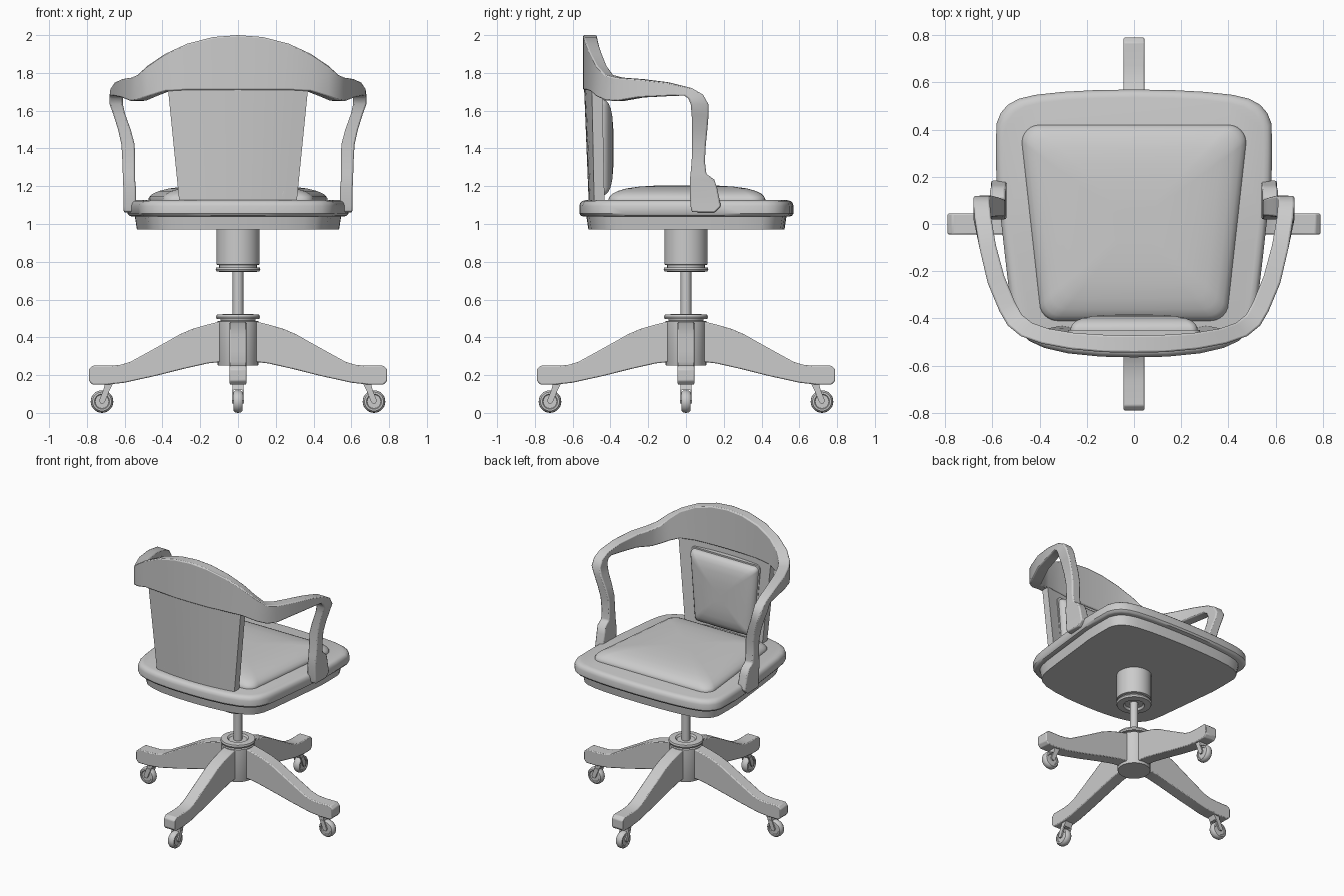
import bpy, bmesh
from math import sin, cos, pi, radians
from mathutils import Matrix

if "Cube" in bpy.data.objects:
    bpy.data.objects.remove(bpy.data.objects["Cube"])


def make(name, rings, closed_ring=True, bevel=0.0, angle=35, caps=True):
    """Skin a series of equal-length point rings into a solid object."""
    bm = bmesh.new()
    vs = [[bm.verts.new(p) for p in r] for r in rings]
    n = len(vs[0])
    for a, b in zip(vs, vs[1:]):
        for i in range(n):
            j = (i + 1) % n
            bm.faces.new((a[i], a[j], b[j], b[i]))
    if caps:
        bm.faces.new(vs[0])
        bm.faces.new(vs[-1])
    bmesh.ops.remove_doubles(bm, verts=bm.verts, dist=1e-5)
    bmesh.ops.recalc_face_normals(bm, faces=bm.faces)
    me = bpy.data.meshes.new(name)
    bm.to_mesh(me)
    bm.free()
    me.shade_smooth()
    me.set_sharp_from_angle(angle=radians(angle))
    ob = bpy.data.objects.new(name, me)
    bpy.context.collection.objects.link(ob)
    if bevel:
        m = ob.modifiers.new("soft_edges", 'BEVEL')
        m.width, m.segments, m.limit_method = bevel, 2, 'ANGLE'
        m.angle_limit = radians(40)
    return ob


def stack(name, outline, levels, upright=False, centre=0.0, **kw):
    """Outline repeated at (scale, height) levels; upright puts height along y."""
    rings = []
    for s, h in levels:
        pts = [(u * s, centre + (v - centre) * s) for u, v in outline]
        rings.append([(u, h, v) if upright else (u, v, h) for u, v in pts])
    return make(name, rings, **kw)


def lathe(name, profile, seg=32, **kw):
    rings = [[(r * cos(2 * pi * i / seg), r * sin(2 * pi * i / seg), z)
              for i in range(seg)] for r, z in profile]
    return make(name, rings, **kw)


def mirrored(half):
    return half + [(-x, y) for x, y in reversed(half) if x > 1e-6]


def trapezoid(w_top, w_bot, top, bot, r, n=6):
    half = []
    for cx, cy, a0 in ((w_top - r, top - r, pi / 2), (w_bot - r, bot + r, 0)):
        for i in range(n + 1):
            a = a0 - i * pi / 2 / n
            half.append((cx + r * cos(a), cy + r * sin(a)))
    return mirrored(half)


def copies(ob, name):
    """Four copies about the vertical axis."""
    base = ob.matrix_world.copy() if ob.matrix_world else Matrix()
    for k in range(4):
        o = ob if k == 0 else ob.copy()
        if k:
            bpy.context.collection.objects.link(o)
        o.name = f"{name}_{k + 1}"
        o.matrix_world = Matrix.Rotation(k * pi / 2, 4, 'Z') @ base


# Base hub, lift rod and upper sleeve
lathe("base_hub", [(.0001, .25), (.106, .25), (.108, .255), (.108, .485), (.092, .488),
                   (.094, .496), (.112, .497), (.116, .508), (.112, .52), (.07, .523),
                   (.06, .512), (.0001, .512)])
lathe("lift_rod", [(.028, .49), (.028, .78)], seg=20)
lathe("upper_sleeve", [(.115, .985), (.115, .785), (.1, .782), (.1, .771), (.115, .77),
                       (.118, .76), (.112, .748), (.07, .745), (.06, .76), (.0001, .76)])

# Four curved legs
leg = [(.05, .48), (.11, .48), (.17, .465), (.24, .445), (.31, .415), (.38, .375), (.47, .325),
       (.57, .27), (.62, .255), (.67, .25), (.77, .25), (.79, .23), (.79, .17), (.77, .15),
       (.69, .15), (.6, .16), (.45, .193), (.28, .235), (.16, .262), (.05, .275)]
copies(stack("leg", leg, [(1, -.044), (1, .044)], upright=True, bevel=.006), "leg")

# Casters: wheel, fork top and two fork cheeks on each leg
wheel = lathe("wheel", [(.0001, -.02), (.036, -.02), (.04, -.025), (.05, -.024), (.058, -.014),
                        (.06, 0), (.058, .014), (.05, .024), (.04, .025), (.036, .02),
                        (.0001, .02)], seg=28)
wheel.matrix_world = Matrix.Translation((.72, 0, .06)) @ Matrix.Rotation(pi / 2, 4, 'X')
copies(wheel, "wheel")
top = [(.662, .155), (.705, .155), (.712, .122), (.678, .122)]
copies(stack("fork_top", top, [(1, -.03), (1, .03)], upright=True), "fork_top")
cheek = [(.678, .124), (.712, .124), (.735, .066), (.728, .05), (.712, .05), (.704, .06)]
for side, y in (("left", -.028), ("right", .028)):
    copies(stack("cheek", cheek, [(1, y - .005), (1, y + .005)], upright=True),
           f"fork_cheek_{side}")

# Seat: under-frame, rounded board and domed cushion
seat = mirrored([(0, .57), (.17, .567), (.3, .56), (.42, .547), (.49, .53), (.535, .505),
                 (.565, .47), (.583, .425), (.585, .3), (.583, .19), (.565, .03), (.545, -.15),
                 (.525, -.32), (.51, -.4), (.485, -.455), (.445, -.495), (.38, -.525),
                 (.28, -.548), (.14, -.562), (0, -.565)])
stack("seat_underframe", seat, [(.915, .972), (.935, 1.045)])
stack("seat_board", seat, [(.965, 1.04), (.985, 1.044), (1, 1.056), (1, 1.095), (.99, 1.112),
                           (.97, 1.122), (.94, 1.126)])
stack("seat_cushion", trapezoid(.475, .4, .42, -.41, .075),
      [(1, 1.12), (1, 1.132), (.985, 1.145), (.95, 1.16), (.88, 1.175), (.77, 1.188),
       (.6, 1.198), (.4, 1.203), (.2, 1.205)])

# Curved back panel with plate and cushion
panel = []
for i in range(-6, 7):
    xt, xb = .372 * i / 6, .31 * i / 6
    yt, yb = -.54 + .3 * xt * xt, -.515 + .3 * xb * xb
    panel.append([(xt, yt, 1.73), (xt, yt + .055, 1.73), (xb, yb + .055, 1.11), (xb, yb, 1.11)])
make("back_panel", panel)
pad = trapezoid(.268, .232, 1.66, 1.15, .03)
stack("back_cushion_plate", pad, [(1.04, -.5), (1.04, -.45)], upright=True, centre=1.4)
stack("back_cushion", pad, [(1, -.455), (1, -.44), (.975, -.425), (.92, -.411), (.82, -.399),
                            (.65, -.39), (.4, -.385), (.2, -.384)], upright=True, centre=1.4)

# Crest rail: outer x, y, inner x, y, top z, bottom z
rail = [(0, -.545, 0, -.472, 2.0, 1.71), (.13, -.543, .12, -.47, 1.99, 1.71),
        (.27, -.53, .25, -.462, 1.955, 1.71), (.39, -.507, .36, -.444, 1.9, 1.703),
        (.48, -.475, .43, -.42, 1.84, 1.675), (.535, -.43, .475, -.385, 1.79, 1.655),
        (.57, -.37, .505, -.33, 1.775, 1.65), (.62, -.25, .55, -.22, 1.767, 1.67),
        (.655, -.1, .585, -.09, 1.75, 1.677)]
# Arm and post: outer x, inner x, front y, z, rear y, z
arm = [(.675, .605, .03, 1.72, -.01, 1.68), (.68, .61, .09, 1.685, .012, 1.665),
       (.68, .61, .118, 1.635, .025, 1.635), (.66, .597, .12, 1.58, .03, 1.58),
       (.635, .568, .113, 1.5, .033, 1.5), (.617, .547, .105, 1.42, .033, 1.42),
       (.612, .545, .1, 1.33, .03, 1.33), (.61, .545, .108, 1.265, .024, 1.265),
       (.61, .545, .15, 1.235, .02, 1.23), (.606, .54, .165, 1.19, .02, 1.19),
       (.605, .54, .185, 1.095, .024, 1.095), (.605, .54, .15, 1.06, .03, 1.063)]
half = [[(ox, oy, t), (ix, iy, t), (ix, iy, b), (ox, oy, b)] for ox, oy, ix, iy, t, b in rail]
half += [[(o, fy, fz), (i, fy, fz), (i, ry, rz), (o, ry, rz)] for o, i, fy, fz, ry, rz in arm]
flip = [[(-x, y, z) for x, y, z in s] for s in reversed(half[1:])]
make("crest_rail_and_arms", flip + half, bevel=.008, angle=40)
